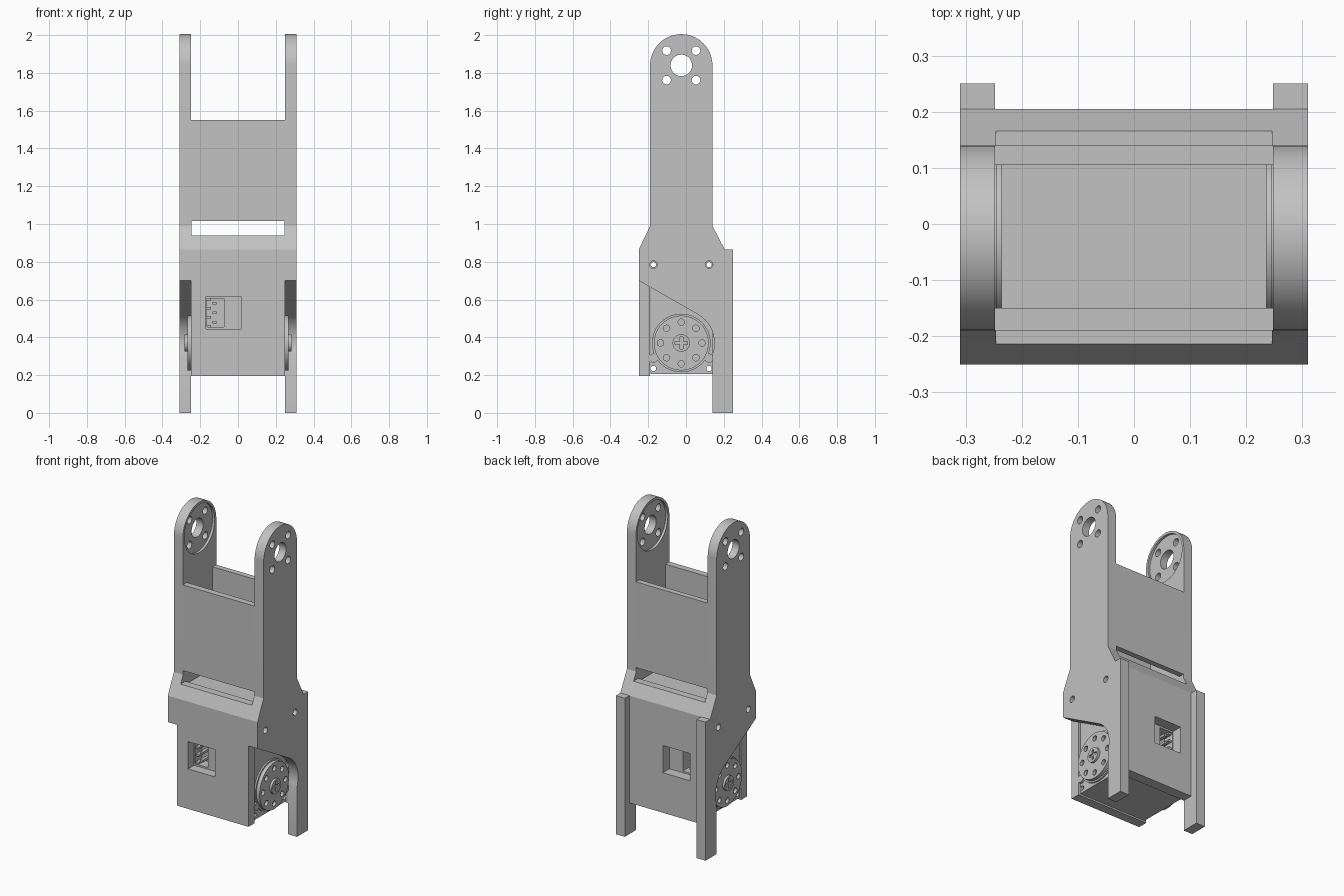
import bpy, bmesh
from math import cos, sin, pi, radians

old = bpy.data.objects.get("Cube")
if old:
    bpy.data.objects.remove(old, do_unlink=True)

mat = bpy.data.materials.new("matte_grey")
mat.use_nodes = True
GREY = (0.54, 0.54, 0.54, 1)
mat.diffuse_color = GREY
mat.node_tree.nodes["Principled BSDF"].inputs["Base Color"].default_value = GREY

AXIS_Y = -0.025     # pivot line shared by both joints
HORN_Z = 0.37
EAR_Z = 1.84
INNER = 0.248       # inner face of the side plates
OUTER = 0.31
SCREW_Y = (-0.172, 0.122)


def arc(y, z, r, a0=0, a1=360, n=48):
    """Points on an arc in the side plane, ends included unless a full circle."""
    count = n if abs(a1 - a0) == 360 else n + 1
    return [(y + r * cos(radians(a0 + (a1 - a0) * i / n)),
             z + r * sin(radians(a0 + (a1 - a0) * i / n))) for i in range(count)]


def prism(name, pts, x0, x1):
    """Extrude a (y, z) outline along x."""
    bm = bmesh.new()
    face = bm.faces.new([bm.verts.new((x0, y, z)) for y, z in pts])
    out = bmesh.ops.extrude_face_region(bm, geom=[face])
    moved = [v for v in out["geom"] if isinstance(v, bmesh.types.BMVert)]
    bmesh.ops.translate(bm, verts=moved, vec=(x1 - x0, 0, 0))
    bmesh.ops.recalc_face_normals(bm, faces=bm.faces)
    mesh = bpy.data.meshes.new(name)
    bm.to_mesh(mesh)
    bm.free()
    mesh.materials.append(mat)
    ob = bpy.data.objects.new(name, mesh)
    bpy.context.collection.objects.link(ob)
    return ob


def box(name, x, y, z):
    return prism(name, [(y[0], z[0]), (y[1], z[0]), (y[1], z[1]), (y[0], z[1])], *x)


def disc(name, y, z, r, x0, x1, n=48):
    return prism(name, arc(y, z, r, n=n), x0, x1)


def carve(ob, cutters):
    """Subtract the cutters, bake the result and discard them."""
    for c in cutters:
        c.hide_render = True
        m = ob.modifiers.new("cut", "BOOLEAN")
        m.operation, m.solver, m.object = "DIFFERENCE", "EXACT", c
    dg = bpy.context.evaluated_depsgraph_get()
    baked = bpy.data.meshes.new_from_object(ob.evaluated_get(dg))
    ob.modifiers.clear()
    ob.data = baked
    for c in cutters:
        bpy.data.objects.remove(c, do_unlink=True)


parts = []

# Side plates: rounded ear, flared waist, cut clear of the horn, rear post
plate = (arc(AXIS_Y, EAR_Z, 0.165, 0, 180)
         + [(-0.19, 0.99), (-0.25, 0.865), (-0.25, 0.70)]
         + arc(AXIS_Y, HORN_Z, 0.175, 60, -19.5, 20)
         + [(0.14, 0), (0.25, 0), (0.25, 0.865), (0.205, 0.865), (0.14, 0.99)])
for side, s in (("left", 1), ("right", -1)):
    ob = prism(side + "_side_plate", plate, s * INNER, s * OUTER)
    a, b = s * 0.2, s * 0.35
    cuts = [disc("c", AXIS_Y, EAR_Z, 0.15, a, s * (INNER + 0.015)),
            disc("c", AXIS_Y, EAR_Z, 0.057, a, b)]
    cuts += [disc("c", AXIS_Y + dy, EAR_Z + dz, 0.023, a, b, 20)
             for dy in (-0.078, 0.078) for dz in (-0.078, 0.078)]
    cuts += [disc("c", y, 0.785, 0.02, a, b, 20) for y in SCREW_Y]
    carve(ob, cuts)
    parts.append(ob)

# Front and rear walls, each with a long slot and a connector window
walls = {
    "front_wall": [(-0.25, 0.195), (-0.25, 0.865), (-0.19, 0.99), (-0.19, 1.55),
                   (-0.15, 1.55), (-0.15, 0.98), (-0.19, 0.88), (-0.19, 0.195)],
    "rear_wall": [(0.205, 0.195), (0.205, 0.865), (0.14, 0.99), (0.14, 1.55),
                  (0.105, 1.55), (0.105, 0.98), (0.14, 0.88), (0.14, 0.195)],
}
for name, pts in walls.items():
    ob = prism(name, pts, -INNER, INNER)
    y = (-0.3, -0.1) if name == "front_wall" else (0.06, 0.3)
    carve(ob, [box("c", (-0.246, 0.246), y, (0.94, 1.015)),
               box("c", (-0.17, 0.017), y, (0.445, 0.615))])
    parts.append(ob)

# Motor case with through bolt holes and a socket pocket front and rear
case = box("motor_case", (-0.236, 0.236), (-0.189, 0.139), (0.205, 0.93))
cuts = [disc("c", y, z, 0.014, -0.4, 0.4, 16) for y in SCREW_Y for z in (0.235, 0.785)]
cuts += [box("c", (-0.165, -0.075), y, (0.455, 0.605))
         for y in ((-0.25, -0.12), (0.07, 0.2))]
carve(case, cuts)
parts.append(case)

# Socket pins and ribs inside each pocket
for side, y0, y1 in (("front", -0.12, -0.18), ("rear", 0.07, 0.13)):
    for i in range(3):
        z = 0.48 + 0.05 * i
        parts.append(box(f"{side}_pin_{i + 1}", (-0.135, -0.115), sorted((y0, y1)),
                         (z - 0.007, z + 0.007)))
    for i in range(4):
        z = 0.46 + 0.0467 * i
        parts.append(box(f"{side}_rib_{i + 1}", (-0.165, -0.143), sorted((y0, y1)),
                         (z - 0.006, z + 0.006)))

# Horns, their screws and the case bolts on both sides
for side, s in (("left", 1), ("right", -1)):
    parts.append(disc(side + "_case_ring", AXIS_Y, HORN_Z, 0.155, s * 0.225, s * 0.246))
    horn = disc(side + "_horn", AXIS_Y, HORN_Z, 0.145, s * 0.23, s * 0.268)
    carve(horn, [disc("c", AXIS_Y + 0.11 * cos(i * pi / 4), HORN_Z + 0.11 * sin(i * pi / 4),
                      0.017, s * 0.25, s * 0.3, 16) for i in range(8)])
    screw = disc(side + "_horn_screw", AXIS_Y, HORN_Z, 0.046, s * 0.26, s * 0.282, 32)
    w, l = 0.008, 0.032
    carve(screw, [box("c", sorted((s * 0.272, s * 0.3)), (AXIS_Y - a, AXIS_Y + a),
                      (HORN_Z - b, HORN_Z + b)) for a, b in ((w, l), (l, w))])
    parts += [horn, screw]
    for tag, y in zip(("front", "rear"), SCREW_Y):
        parts.append(disc(f"{side}_{tag}_bolt", y, 0.29, 0.024, s * 0.23, s * 0.25, 20))

# Smooth the round surfaces while keeping edges crisp
bpy.ops.object.select_all(action="DESELECT")
for ob in parts:
    ob.select_set(True)
bpy.context.view_layer.objects.active = parts[0]
bpy.ops.object.shade_smooth_by_angle(angle=radians(25))
